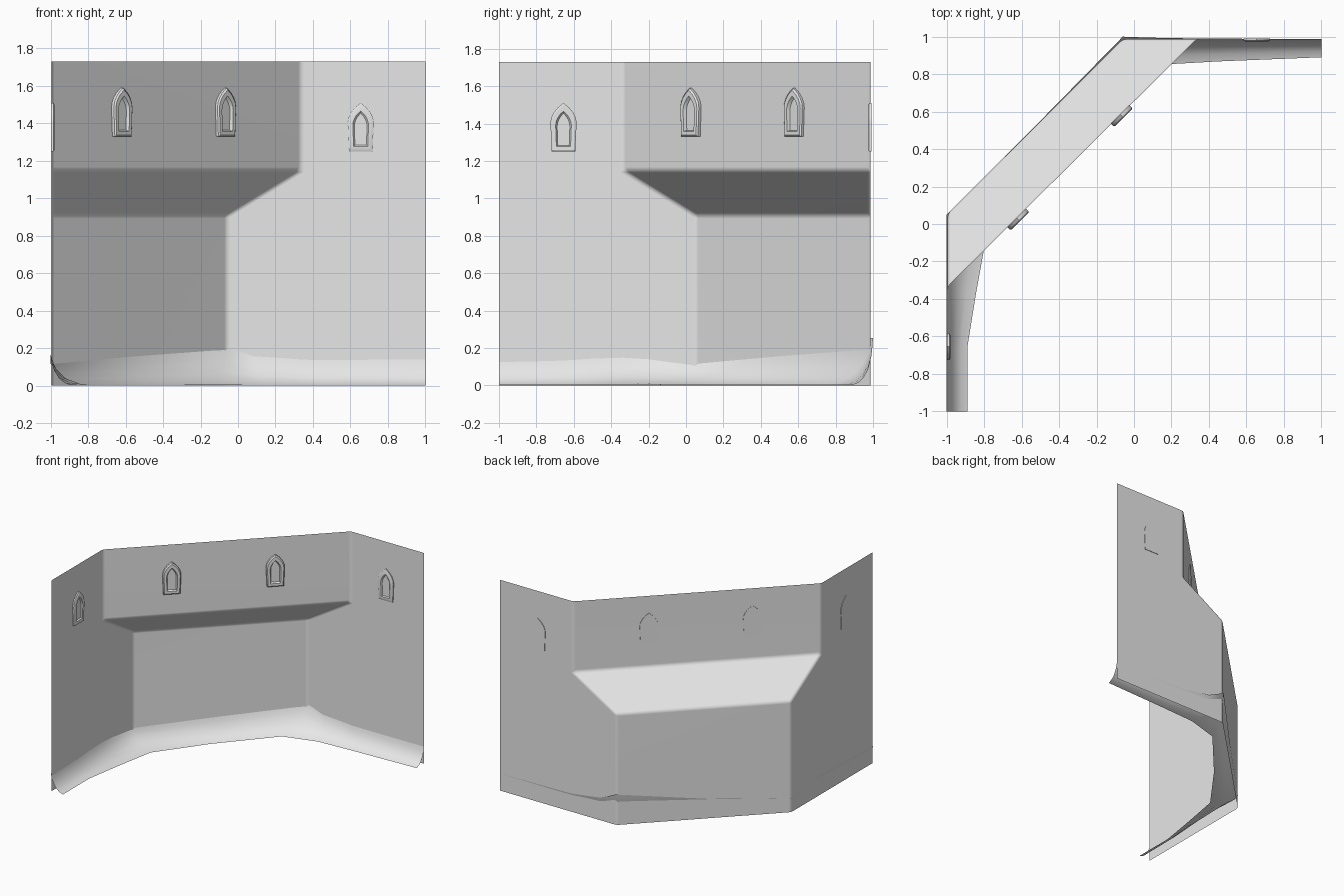
import bpy, bmesh, math
from mathutils import Vector, Matrix

cube = bpy.data.objects.get("Cube")
if cube:
    bpy.data.objects.remove(cube, do_unlink=True)

stone = bpy.data.materials.new("pale_grey")
stone.use_nodes = True
GREY = (0.8, 0.8, 0.8, 1)
stone.diffuse_color = GREY
stone.node_tree.nodes["Principled BSDF"].inputs["Base Color"].default_value = GREY


def make(name, verts, faces, angle):
    mesh = bpy.data.meshes.new(name)
    mesh.from_pydata(verts, [], faces)
    mesh.materials.append(stone)
    ob = bpy.data.objects.new(name, mesh)
    bpy.context.collection.objects.link(ob)
    bpy.ops.object.select_all(action="DESELECT")
    bpy.context.view_layer.objects.active = ob
    ob.select_set(True)
    bpy.ops.object.shade_smooth_by_angle(angle=math.radians(angle))
    return ob


# Wall: two side panels and a diagonal panel with an overhanging upper part
TOP, EAVE, LEDGE = 1.73, 1.15, 0.91
L, B = -0.995, 0.987
upper_a, upper_b = (L, -0.335), (0.335, B)
lower_a, lower_b = (L, 0.055), (-0.06, B)
column_a = [(*upper_a, TOP), (*upper_a, EAVE), (*lower_a, LEDGE), (*lower_a, 0)]
column_b = [(*upper_b, TOP), (*upper_b, EAVE), (*lower_b, LEDGE), (*lower_b, 0)]
ends = [(L, -1, TOP), (L, -1, 0), (1, B, TOP), (1, B, 0)]
wall = make("wall", column_a + column_b + ends,
            [(i, i + 1, i + 5, i + 4) for i in range(3)]
            + [(8, 9, 3, 2, 1, 0), (4, 5, 6, 7, 11, 10)], 80)
bevel = wall.modifiers.new("soft_edges", "BEVEL")
bevel.width = 0.018
bevel.segments = 2
bevel.limit_method = "ANGLE"
wall.modifiers.new("flat_panels", "WEIGHTED_NORMAL")

# Drift: concave skirt lofted from a line on the wall to a line on the ground
drift_lines = [
    ((-1, -1, 0.145), (-0.89, -1)), ((-1, -0.66, 0.155), (-0.89, -0.66)),
    ((-1, -0.33, 0.165), (-0.845, -0.38)), ((-1, 0.05, 0.115), (-0.78, -0.02)),
    ((-0.55, 0.5, 0.16), (-0.5, 0.36)), ((-0.06, 1, 0.255), (-0.14, 0.77)),
    ((0.08, 0.995, 0.19), (0.13, 0.85)), ((0.35, 0.99, 0.15), (0.45, 0.868)),
    ((1, 0.987, 0.14), (1, 0.89)),
]
cove = [(0, 1), (0.07, 0.78), (0.18, 0.55), (0.4, 0.28), (0.68, 0.1), (1, 0.01)]
verts = []
for (x, y, h), (fx, fy) in drift_lines:
    verts += [(x + (fx - x) * u, y + (fy - y) * u, h * v) for u, v in cove]
n = len(cove)
faces = [(r * n + c, r * n + c + 1, r * n + n + c + 1, r * n + n + c)
         for r in range(len(drift_lines) - 1) for c in range(n - 1)]
make("ground_drift", verts, faces, 80)


# Windows: pointed-arch frames with chamfered rims and a recessed pane
def arch(half, base, spring, peak, depth, steps=4):
    right = [(half * 0.9, base)]
    for i in range(steps):
        t = i / steps
        right.append((half * math.cos(t * math.pi / 2) ** 0.8,
                      spring + (peak - spring) * t))
    pts = right + [(0, peak)] + [(-x, z) for x, z in reversed(right)]
    return [Vector((x, -depth, z)) for x, z in pts]


def window(name, x, y, z, turn, front):
    loops = [arch(0.07, 0, 0.155, 0.26, -0.004),
             arch(0.07, 0, 0.155, 0.26, front * 0.7),
             arch(0.062, 0.008, 0.152, 0.248, front),
             arch(0.042, 0.028, 0.14, 0.217, front),
             arch(0.034, 0.034, 0.135, 0.205, front * 0.3)]
    place = Matrix.Translation((x, y, z)) @ Matrix.Rotation(turn, 4, "Z")
    k = len(loops[0])
    pts = [place @ p for loop in loops for p in loop]
    quads = [(r * k + i, r * k + (i + 1) % k, r * k + k + (i + 1) % k, r * k + k + i)
             for r in range(len(loops) - 1) for i in range(k)]
    quads += [tuple(range(k))[::-1], tuple(range(4 * k, 5 * k))]
    make(name, pts, quads, 25)


quarter = math.pi / 2
window("left_side_window", 0.655, B, 1.25, 0, 0.012)
window("right_side_window", L, -0.655, 1.25, quarter, 0.015)
for label, x in (("right", -0.625), ("left", -0.072)):
    window(label + "_diagonal_window", x, x + 0.656, 1.33, quarter / 2, 0.024)
